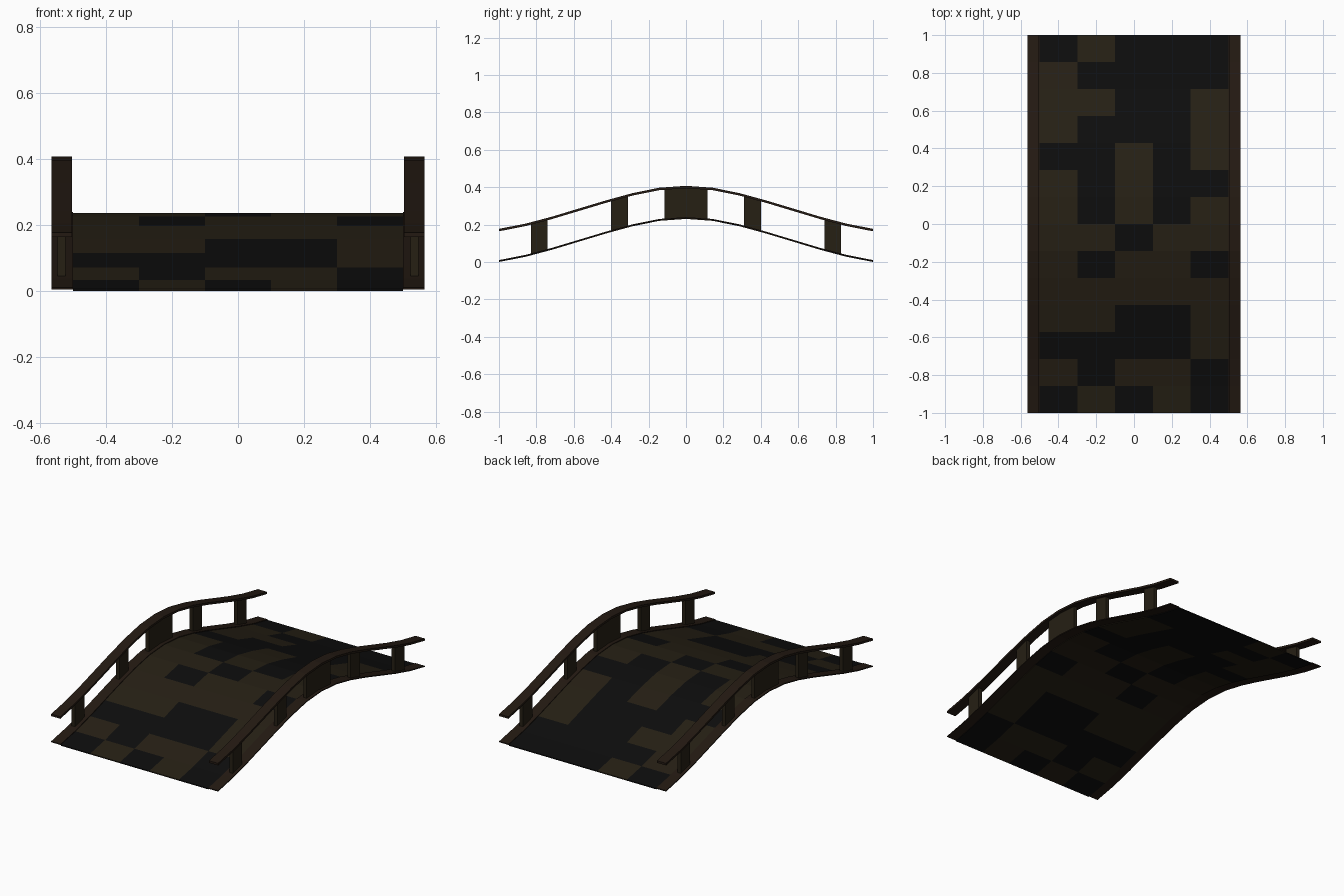
import bpy, bmesh

if "Cube" in bpy.data.objects:
    bpy.data.objects.remove(bpy.data.objects["Cube"])

# Arch profile: height at 14 equal steps along y (symmetric, half listed)
HALF = [0.23, 0.22, 0.191, 0.152, 0.109, 0.066, 0.028, 0.0]
STEP = 1 / 7


def arch(y):
    t = min(abs(y) / STEP, 6.9999)
    i = int(t)
    return HALF[i] + (HALF[i + 1] - HALF[i]) * (t - i)


def material(name, rgb):
    m = bpy.data.materials.new(name)
    m.diffuse_color = (*rgb, 1)
    m.use_nodes = True
    m.node_tree.nodes["Principled BSDF"].inputs["Base Color"].default_value = m.diffuse_color
    return m


BROWN = material("brown_plank", (0.019, 0.014, 0.007))
BLACK = material("black_plank", (0.004, 0.004, 0.004))
TRIM = material("dark_wood", (0.017, 0.010, 0.006))


def strip(name, xs, ys, low, high, mats, pick=None):
    """Solid slab that follows the arch, from arch+low to arch+high."""
    bm = bmesh.new()
    g = [[[bm.verts.new((x, y, arch(y) + h)) for y in ys] for x in xs]
         for h in (low, high)]
    nx, ny = len(xs) - 1, len(ys) - 1

    def face(*v, m=0):
        bm.faces.new(v).material_index = m

    for i in range(nx):
        for j in range(ny):
            m = pick(i, j) if pick else 0
            for k in (0, 1):
                s = g[k]
                face(s[i][j], s[i + 1][j], s[i + 1][j + 1], s[i][j + 1], m=m)
            if i == 0 or i == nx - 1:
                for e in {0, nx} if nx == 1 else {0 if i == 0 else nx}:
                    face(g[0][e][j], g[0][e][j + 1], g[1][e][j + 1], g[1][e][j], m=m)
            for e, at_end in ((0, j == 0), (ny, j == ny - 1)):
                if at_end:
                    face(g[0][i][e], g[0][i + 1][e], g[1][i + 1][e], g[1][i][e], m=m)
    bmesh.ops.recalc_face_normals(bm, faces=bm.faces)
    me = bpy.data.meshes.new(name)
    bm.to_mesh(me)
    bm.free()
    for m in mats:
        me.materials.append(m)
    ob = bpy.data.objects.new(name, me)
    bpy.context.collection.objects.link(ob)
    return ob


YS = [-1 + j * STEP for j in range(15)]

# Checkered deck: rows from back (+y) to front, '#' = black
PATTERN = ["#.###", ".####", "..##.", ".###.", "##.#.", ".#.##", ".#.#.",
           "..#..", ".#..#", ".....", "..##.", "####.", ".#..#", "#.#.#"]
strip("deck", [-0.5 + 0.2 * i for i in range(6)], YS, 0, 0.006, [BROWN, BLACK],
      lambda i, j: int(PATTERN[13 - j][i] == "#"))

# Edge boards, handrails and posts on both sides
POSTS = [(-0.83, -0.74), (-0.40, -0.31), (-0.115, 0.115), (0.31, 0.40), (0.74, 0.83)]
for side, s in (("left", -1), ("right", 1)):
    strip(side + "_edge_board", [s * 0.5, s * 0.565], YS, 0.004, 0.010, [TRIM])
    strip(side + "_handrail", [s * 0.503, s * 0.565], YS, 0.164, 0.177, [TRIM])
    for n, (a, b) in enumerate(POSTS):
        inner = [y for y in YS if a + 0.001 < y < b - 0.001]
        strip(f"{side}_post_{n + 1}", [s * 0.523, s * 0.546], [a, *inner, b],
              0.008, 0.166, [BROWN])
